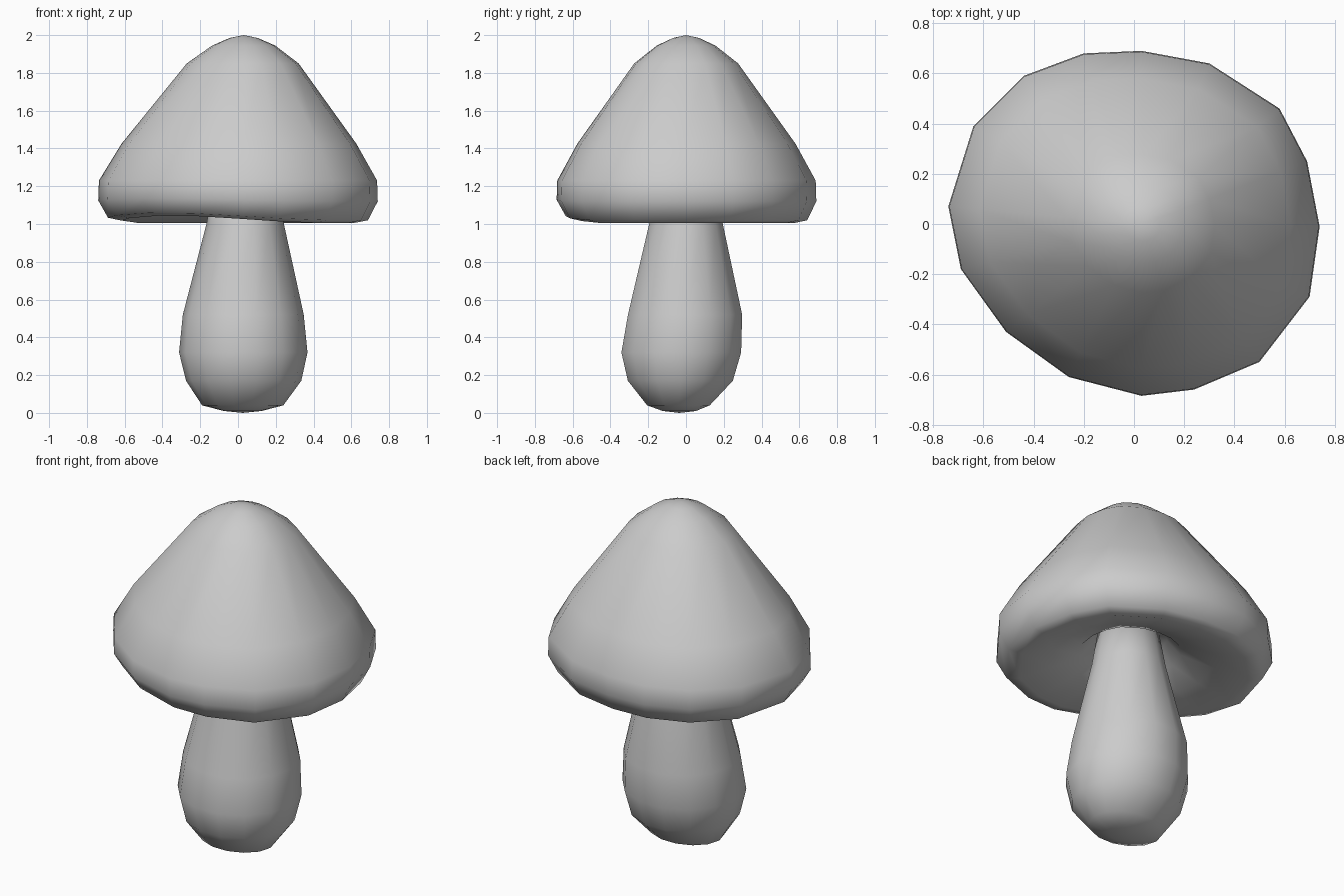
import bpy, bmesh, math

if "Cube" in bpy.data.objects:
    bpy.data.objects.remove(bpy.data.objects["Cube"])


def loft(name, rings, start, end):
    """Skin a stack of equal rings and close both ends with a fan to a point."""
    bm = bmesh.new()
    rows = [[bm.verts.new(p) for p in ring] for ring in rings]
    n = len(rows[0])
    for a, b in zip(rows, rows[1:]):
        for i in range(n):
            j = (i + 1) % n
            bm.faces.new((a[i], a[j], b[j], b[i]))
    for row, tip in ((rows[0], start), (rows[-1], end)):
        v = bm.verts.new(tip)
        for i in range(n):
            bm.faces.new((row[i], row[(i + 1) % n], v))
    bmesh.ops.recalc_face_normals(bm, faces=bm.faces)
    for f in bm.faces:
        f.smooth = True
    mesh = bpy.data.meshes.new(name)
    bm.to_mesh(mesh)
    bm.free()
    obj = bpy.data.objects.new(name, mesh)
    bpy.context.collection.objects.link(obj)
    return obj


# Cap: slightly uneven 16-sided outline, scaled along a bell profile
outline = [(0.74, -0.01), (0.69, 0.25), (0.58, 0.46), (0.30, 0.64),
           (0.03, 0.69), (-0.20, 0.68), (-0.44, 0.59), (-0.64, 0.39),
           (-0.74, 0.07), (-0.69, -0.18), (-0.51, -0.43), (-0.26, -0.61),
           (0.03, -0.685), (0.24, -0.66), (0.50, -0.55), (0.70, -0.29)]
# (scale, height, x shift, wave strength), from the hollow underside to the top
cap_profile = [(0.27, 1.20, 0.03, 0), (0.36, 1.12, 0.02, 0),
               (0.58, 1.06, 0.01, 0.4), (0.83, 1.005, 0, 1),
               (0.93, 1.02, 0, 1), (1.0, 1.12, 0, 0.4), (0.995, 1.23, 0, 0),
               (0.84, 1.425, 0.005, 0), (0.40, 1.85, 0.025, 0),
               (0.225, 1.945, 0.03, 0), (0.10, 1.985, 0.03, 0)]


def lift(x, y):
    # the rim rises a little at the front left
    return 0.04 * max(0, math.cos(math.atan2(y, x) - math.radians(230))) ** 2


cap_rings = [[(x * s + dx, y * s, z + w * lift(x, y)) for x, y in outline]
             for s, z, dx, w in cap_profile]
loft("mushroom_cap", cap_rings, (0.03, 0, 1.22), (0.03, 0, 2.0))

# Stem: swollen foot tapering up into the cap
# (x centre, y centre, x radius, y radius, height)
stem_profile = [(0.025, -0.035, 0.10, 0.09, 0.01), (0.025, -0.04, 0.215, 0.17, 0.04),
                (0.03, -0.03, 0.305, 0.285, 0.17), (0.028, -0.025, 0.34, 0.325, 0.32),
                (0.028, -0.005, 0.32, 0.31, 0.52), (0.038, 0.0, 0.205, 0.20, 1.0),
                (0.04, 0.0, 0.17, 0.165, 1.21)]
sides = 14
stem_rings = [[(cx + rx * math.cos(2 * math.pi * i / sides),
                cy + ry * math.sin(2 * math.pi * i / sides), z)
               for i in range(sides)]
              for cx, cy, rx, ry, z in stem_profile]
loft("mushroom_stem", stem_rings, (0.025, -0.035, 0.0), (0.04, 0, 1.24))
